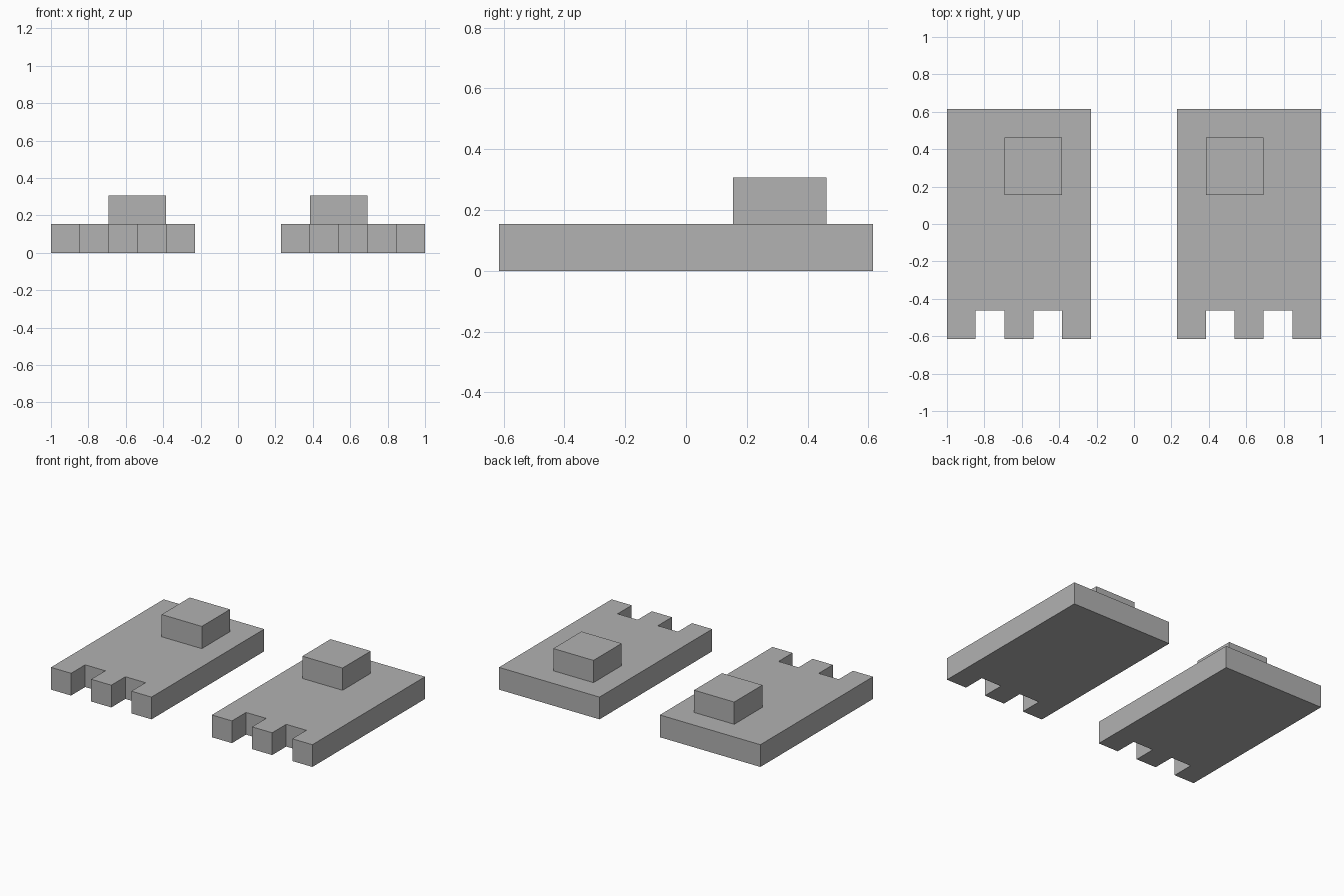
import bpy
import bmesh

if "Cube" in bpy.data.objects:
    bpy.data.objects.remove(bpy.data.objects["Cube"])

U = 2 / 13  # one grid block

grey = bpy.data.materials.new("plain grey")
grey.use_nodes = True
colour = (0.445, 0.445, 0.445, 1)
grey.diffuse_color = colour
grey.node_tree.nodes["Principled BSDF"].inputs["Base Color"].default_value = colour


def prism(name, outline, bottom, top):
    """Extrude a flat outline, given in blocks, from bottom to top."""
    bm = bmesh.new()
    base = bm.faces.new([bm.verts.new((x * U, y * U, bottom * U)) for x, y in outline])
    side = bmesh.ops.extrude_face_region(bm, geom=[base])["geom"]
    raised = [v for v in side if isinstance(v, bmesh.types.BMVert)]
    bmesh.ops.translate(bm, verts=raised, vec=(0, 0, (top - bottom) * U))
    bmesh.ops.recalc_face_normals(bm, faces=bm.faces)
    mesh = bpy.data.meshes.new(name)
    bm.to_mesh(mesh)
    bm.free()
    mesh.materials.append(grey)
    obj = bpy.data.objects.new(name, mesh)
    bpy.context.collection.objects.link(obj)
    return obj


# Foot outline: square heel, three toes with notches between them
foot = [(6.5, 4), (1.5, 4)]
for toe in range(3):
    x = 1.5 + 2 * toe
    foot += [(x, -4), (x + 1, -4)]
    if toe < 2:
        foot += [(x + 1, -3), (x + 2, -3)]

# Ankle block, set towards the inner side of the foot
ankle = [(2.5, 1), (4.5, 1), (4.5, 3), (2.5, 3)]

for side, sign in (("left", 1), ("right", -1)):
    prism(side + "_foot", [(sign * x, y) for x, y in foot], 0, 1)
    prism(side + "_ankle", [(sign * x, y) for x, y in ankle], 1, 2)
